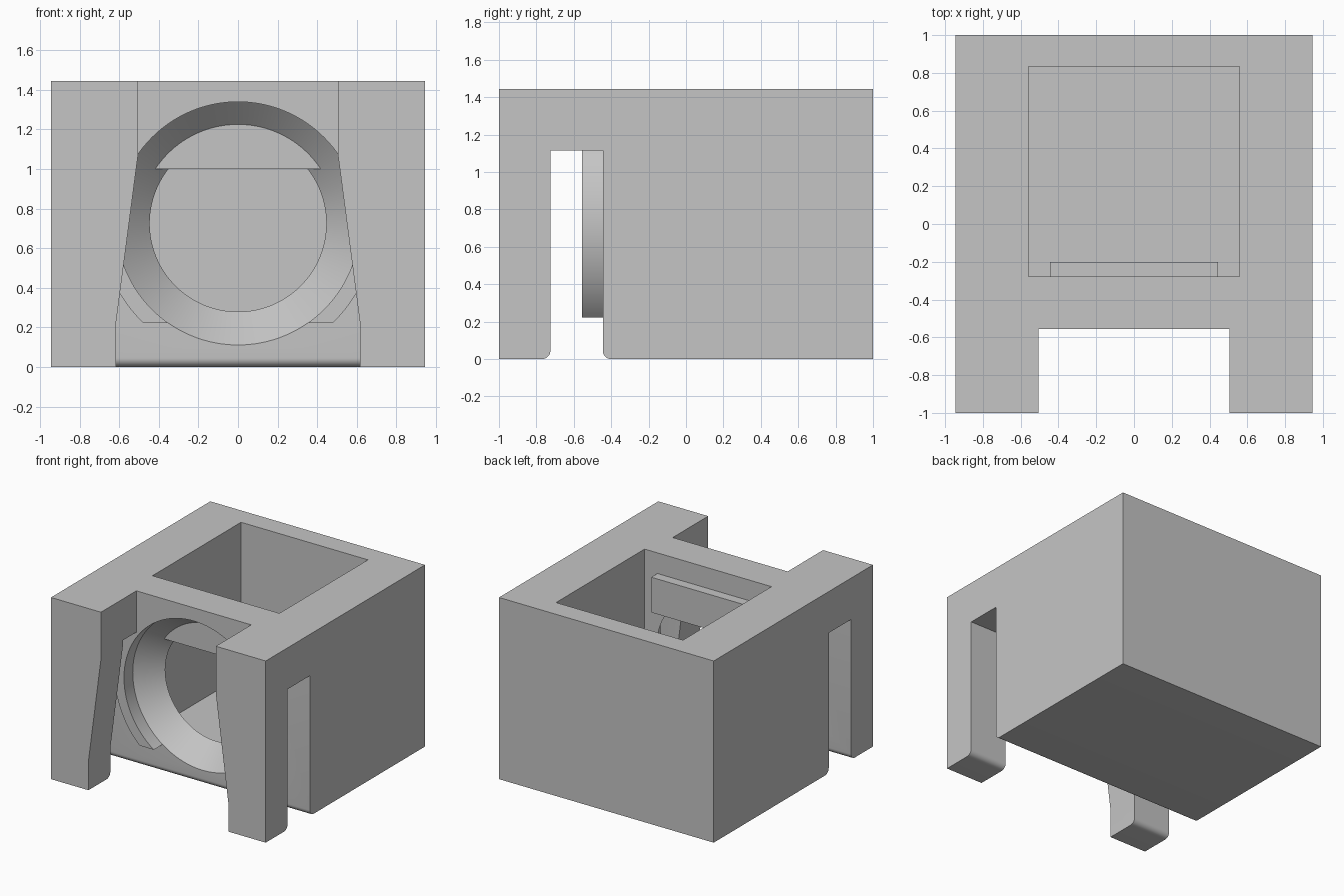
import bpy, bmesh, math
from mathutils import Vector

cube = bpy.data.objects.get("Cube")
if cube:
    bpy.data.objects.remove(cube, do_unlink=True)

W, H = 0.944, 1.444          # half width, height
WALL, FRONT = -0.445, -0.555  # recessed wall and collar front
RING_Z, RING_R = 0.725, 0.614
LEDGE = 0.222                # cavity floor and collar underside

grey = bpy.data.materials.new("light_grey")
grey.use_nodes = True
grey.diffuse_color = (0.56, 0.56, 0.56, 1)
grey.node_tree.nodes["Principled BSDF"].inputs["Base Color"].default_value = grey.diffuse_color


def finish(name, bm):
    bmesh.ops.recalc_face_normals(bm, faces=bm.faces)
    mesh = bpy.data.meshes.new(name)
    bm.to_mesh(mesh)
    bm.free()
    mesh.materials.append(grey)
    obj = bpy.data.objects.new(name, mesh)
    bpy.context.collection.objects.link(obj)
    return obj


def extrude(name, points, axis, start, end):
    """Extrude a profile: (y, z) pairs along x, or (x, z) pairs along y."""
    bm = bmesh.new()
    place = (lambda a, b: (start, a, b)) if axis == 'X' else (lambda a, b: (a, start, b))
    face = bm.faces.new([bm.verts.new(place(a, b)) for a, b in points])
    moved = bmesh.ops.extrude_face_region(bm, geom=[face])["geom"]
    step = Vector((end - start, 0, 0) if axis == 'X' else (0, end - start, 0))
    bmesh.ops.translate(bm, verts=[v for v in moved if isinstance(v, bmesh.types.BMVert)], vec=step)
    return finish(name, bm)


def box(name, x, y0, y1, z0, z1):
    return extrude(name, [(-x, z0), (x, z0), (x, z1), (-x, z1)], 'Y', y0, y1)


def arc(cx, cy, r, a0, a1, n):
    angles = [math.radians(a0 + (a1 - a0) * i / n) for i in range(n + 1)]
    return [(cx + r * math.cos(a), cy + r * math.sin(a)) for a in angles]


def combine(target, tool, operation):
    tool.hide_render = True
    mod = target.modifiers.new(operation.lower(), 'BOOLEAN')
    mod.operation, mod.solver, mod.object = operation, 'EXACT', tool
    bpy.context.view_layer.update()
    graph = bpy.context.evaluated_depsgraph_get()
    mesh = bpy.data.meshes.new_from_object(target.evaluated_get(graph))
    target.modifiers.clear()
    target.data = mesh
    bpy.data.objects.remove(tool, do_unlink=True)


# Housing: side profile with the cross slot and its rounded lower corners
r, slot_front, slot_top = 0.045, -0.725, 1.115
profile = [(-1, 0)] + arc(slot_front - r, r, r, -90, 0, 8)
profile += [(slot_front, slot_top), (WALL, slot_top)]
profile += arc(WALL + r, r, r, 180, 270, 8) + [(1, 0), (1, H), (-1, H)]
housing = extrude("housing", profile, 'X', -W, W)

# Gap between the two front arms, flaring towards the bottom
half = [(0.615, -0.2), (0.615, 0.23), (0.505, 1.07), (0.505, H + 0.2)]
gap = half + [(-x, z) for x, z in reversed(half)]
combine(housing, extrude("arm_gap", gap, 'Y', -1.2, FRONT), 'DIFFERENCE')

# Open-topped cavity
combine(housing, box("cavity", 0.558, -0.277, 0.835, LEDGE, H + 0.2), 'DIFFERENCE')

# Round collar with a flat underside
collar_r = 0.694
low = math.degrees(math.asin((LEDGE - RING_Z) / collar_r))
collar = arc(0, RING_Z, collar_r, low, 180 - low, 96)
combine(housing, extrude("collar", collar, 'Y', FRONT, WALL + 0.05), 'UNION')

# Straight bore followed by a 45 degree countersink
bm = bmesh.new()
rings = []
for y, radius in ((-0.6, RING_R), (WALL, RING_R), (-0.25, RING_R - 0.195)):
    rings.append([bm.verts.new((x, y, z)) for x, z in arc(0, RING_Z, radius, 0, 360, 128)[:-1]])
for a, b in zip(rings, rings[1:]):
    for i in range(len(a)):
        j = (i + 1) % len(a)
        bm.faces.new((a[i], a[j], b[j], b[i]))
bm.faces.new(rings[0])
bm.faces.new(rings[-1])
combine(housing, finish("bore", bm), 'DIFFERENCE')

# Retaining bar across the top of the bore
bar = box("retaining_bar", 0.445, -0.331, -0.2, 1.0, 1.28)
combine(housing, bar, 'UNION')

bpy.ops.object.select_all(action='DESELECT')
housing.select_set(True)
bpy.context.view_layer.objects.active = housing
bpy.ops.object.shade_smooth_by_angle(angle=math.radians(25))
